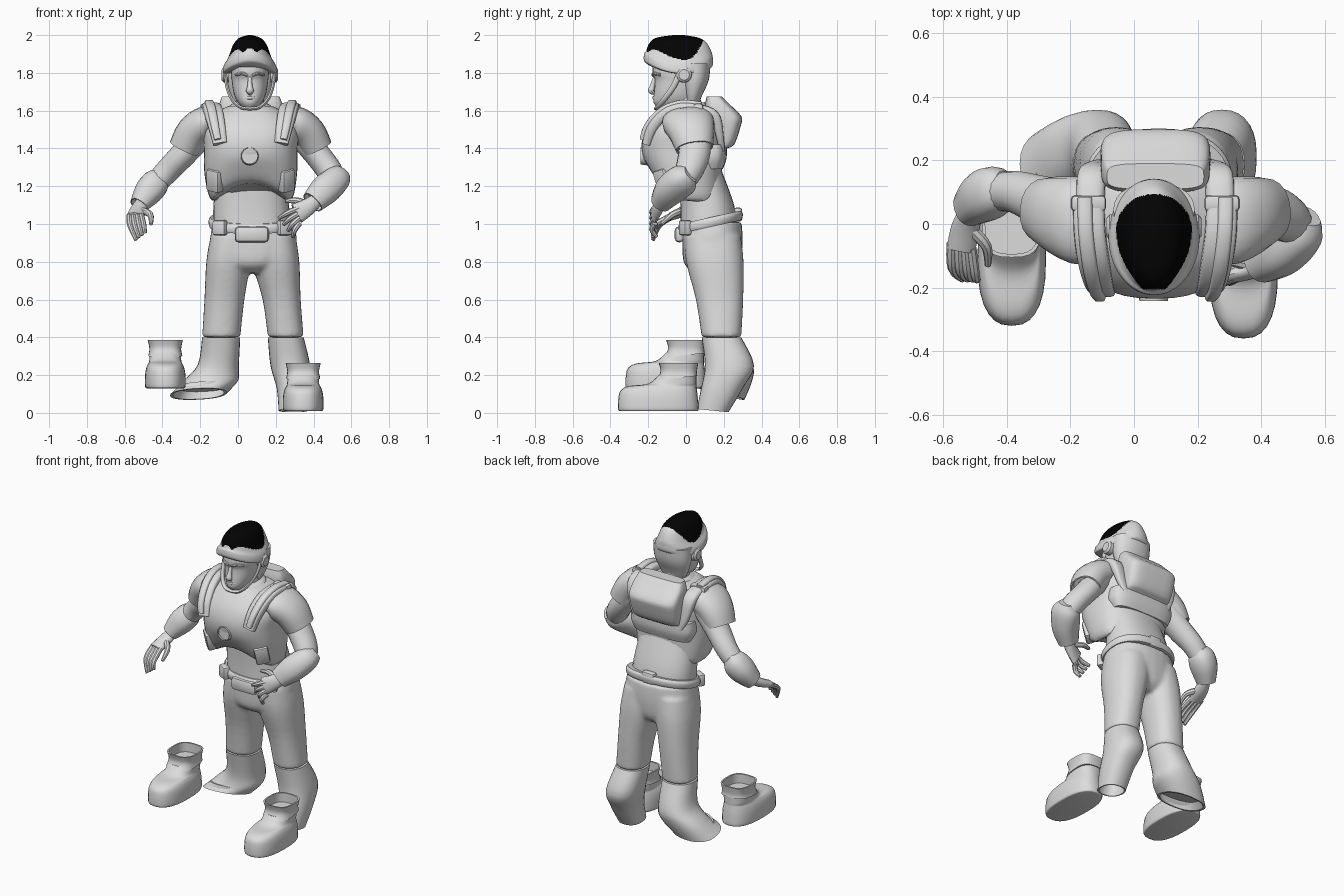
import bpy, bmesh, math
from mathutils import Vector, Matrix

CX = 0.067  # body midline


def material(name, value):
    m = bpy.data.materials.new(name)
    m.diffuse_color = (value, value, value, 1)
    return m


GREY, BLACK = material("suit grey", 0.72), material("cap black", 0.001)


def finish(name, bm):
    bmesh.ops.recalc_face_normals(bm, faces=bm.faces[:])
    me = bpy.data.meshes.new(name)
    bm.to_mesh(me)
    bm.free()
    me.materials.append(GREY)
    me.materials.append(BLACK)
    ob = bpy.data.objects.new(name, me)
    bpy.context.collection.objects.link(ob)
    return ob


def spline(rows, steps):
    """Catmull-Rom through rows of numbers"""
    out = []
    for i in range(len(rows) - 1):
        a, b, c, d = rows[max(i - 1, 0)], rows[i], rows[i + 1], rows[min(i + 2, len(rows) - 1)]
        for s in range(steps):
            t = s / steps
            out.append([0.5 * (2 * q + (r - p) * t + (2 * p - 5 * q + 4 * r - w) * t * t
                               + (3 * q - p - 3 * r + w) * t ** 3) for p, q, r, w in zip(a, b, c, d)])
    return out + [list(rows[-1])]


def unit_ring(n, power):
    for k in range(n):
        c, s = math.cos(math.tau * k / n), math.sin(math.tau * k / n)
        yield (math.copysign(abs(c) ** (2 / power), c), math.copysign(abs(s) ** (2 / power), s))


def skin(name, rings, hollow=None):
    if hollow:  # recessed opening at the last ring
        mid = sum(rings[-1], Vector()) / len(rings[-1])
        lip = [mid + (p - mid) * 0.9 for p in rings[-1]]
        rings = rings + [lip, [p + Vector(hollow) for p in lip]]
    bm = bmesh.new()
    vs = [[bm.verts.new(p) for p in r] for r in rings]
    n = len(vs[0])
    for a, b in zip(vs, vs[1:]):
        for k in range(n):
            bm.faces.new((a[k], a[(k + 1) % n], b[(k + 1) % n], b[k]))
    bm.faces.new(vs[0])
    bm.faces.new(vs[-1])
    return finish(name, bm)


def loft(name, rows, n=28, power=2.3, steps=4, hollow=None):
    """rows: x0, x1, y0, y1, z, slope along y, slope along x"""
    rows = [tuple(r) + (0,) * (7 - len(r)) for r in rows]
    rings = []
    for x0, x1, y0, y1, z, ty, tx in spline(rows, steps):
        ring = []
        for c, s in unit_ring(n, power):
            dx, dy = c * (x1 - x0) / 2, s * (y1 - y0) / 2
            ring.append(Vector(((x0 + x1) / 2 + dx, (y0 + y1) / 2 + dy, z + ty * dy + tx * dx)))
        rings.append(ring)
    return skin(name, rings, hollow)


def tube(name, rows, hint=(0, 1, 0), n=16, power=2, steps=4, hollow=None):
    """rows: x, y, z, half width along hint, half depth"""
    rows = spline(rows, steps)
    pts = [Vector(r[:3]) for r in rows]
    rings = []
    for i, r in enumerate(rows):
        t = (pts[min(i + 1, len(pts) - 1)] - pts[max(i - 1, 0)]).normalized()
        h = Vector(hint)
        side = (h - t * h.dot(t)).normalized()
        up = t.cross(side)
        rings.append([pts[i] + side * c * r[3] + up * s * r[4] for c, s in unit_ring(n, power)])
    return skin(name, rings, hollow)


def box(name, centre, size, rot=(0, 0, 0), bevel=0.012):
    bm = bmesh.new()
    bmesh.ops.create_cube(bm, size=1)
    bmesh.ops.scale(bm, vec=size, verts=bm.verts[:])
    bmesh.ops.bevel(bm, geom=bm.edges[:], offset=bevel, segments=2, affect='EDGES', profile=0.5)
    m = Matrix.Translation(centre)
    for axis, a in zip("XYZ", rot):
        m = m @ Matrix.Rotation(a, 4, axis)
    bmesh.ops.transform(bm, matrix=m, verts=bm.verts[:])
    return finish(name, bm)


# Trousers: hips and thighs fused into one smooth garment, open lower legs below
left = [(0.05, 0.305, -0.01, 0.29, 0.94), (0.072, 0.325, 0.0, 0.305, 0.8), (0.13, 0.332, 0.052, 0.303, 0.6),
        (0.158, 0.348, 0.083, 0.293, 0.4), (0.172, 0.382, 0.1, 0.36, 0.25), (0.205, 0.385, 0.08, 0.3, 0.13),
        (0.215, 0.37, 0.057, 0.225, 0.012, -0.1)]
right = [(-0.145, 0.09, -0.01, 0.29, 0.94), (-0.168, 0.068, 0.0, 0.305, 0.8), (-0.178, 0.034, 0.052, 0.303, 0.6),
         (-0.19, 0.012, 0.083, 0.293, 0.4), (-0.213, 0.004, 0.11, 0.355, 0.25, 0, -0.05),
         (-0.29, 0.0, 0.1, 0.35, 0.17, 0, 0.0), (-0.36, -0.06, 0.07, 0.31, 0.1, -0.25, 0.05)]
loft("lower_leg_left", left[3:], hollow=(0, 0.03, 0.12))
loft("lower_leg_right", right[3:], hollow=(0.03, 0.01, 0.04))
parts = [loft("trousers", [(0.0, 0.14, 0.05, 0.24, 0.74), (-0.1, 0.25, -0.01, 0.285, 0.79),
                           (-0.145, 0.31, -0.02, 0.3, 0.9), (-0.135, 0.295, -0.02, 0.295, 1.01)]),
         loft("thigh_left", left[:4]), loft("thigh_right", right[:4])]
for p in parts:
    p.select_set(True)
bpy.context.view_layer.objects.active = parts[0]
bpy.ops.object.join()
fuse = parts[0].modifiers.new("fuse", 'REMESH')
fuse.mode, fuse.voxel_size, fuse.use_smooth_shade = 'VOXEL', 0.012, True
relax = parts[0].modifiers.new("relax", 'SMOOTH')
relax.factor, relax.iterations = 0.5, 5

# Boots stand apart from the legs
for side, (ox, oy, oz) in (("left", (0.345, 0, 0)), ("right", (-0.385, 0.04, 0.12))):
    rows = [(-0.097, 0.097, -0.35, 0.06, 0.01), (-0.107, 0.107, -0.36, 0.067, 0.02),
            (-0.107, 0.107, -0.358, 0.063, 0.08), (-0.1, 0.1, -0.345, 0.058, 0.12),
            (-0.09, 0.09, -0.3, 0.055, 0.142), (-0.085, 0.085, -0.2, 0.055, 0.155),
            (-0.083, 0.083, -0.145, 0.055, 0.2)]
    cuff = [(-0.09, 0.09, -0.155, 0.06, 0.185, 0.1), (-0.084, 0.084, -0.135, 0.058, 0.22),
            (-0.093, 0.093, -0.145, 0.065, 0.265)]
    move = lambda rs: [(a + ox, b + ox, c + oy, d + oy, e + oz, *s) for a, b, c, d, e, *s in rs]
    loft("boot_" + side, move(rows), power=2.5)
    loft("boot_cuff_" + side, move(cuff), power=3, hollow=(0, 0, -0.06))

# Torso
loft("abdomen", [(-0.13, 0.28, -0.03, 0.27, 0.98), (-0.13, 0.27, -0.03, 0.255, 1.1),
                 (-0.11, 0.25, -0.04, 0.19, 1.28)])
chest = loft("chest_plate", [(-0.1, 0.24, -0.06, 0.18, 1.11), (-0.15, 0.29, -0.14, 0.19, 1.14),
                             (-0.178, 0.313, -0.2, 0.19, 1.27), (-0.18, 0.315, -0.235, 0.2, 1.4),
                             (-0.18, 0.32, -0.215, 0.2, 1.5), (-0.13, 0.265, -0.16, 0.19, 1.58),
                             (-0.05, 0.18, -0.11, 0.13, 1.625)], n=40, power=2.5)
for v in chest.data.vertices:  # arched lower edge
    if v.co.z < 1.35:
        lift = 0.42 if v.co.y < 0.05 else 0.25
        v.co.z += lift * max(0, 1 - ((v.co.x - CX) / 0.2) ** 2) * (1.35 - v.co.z)
tube("chest_emblem", [(0.062, -0.2, 1.36, 0.05, 0.05), (0.062, -0.242, 1.36, 0.045, 0.045)],
     hint=(1, 0, 0), n=24, steps=1, hollow=(0, 0.012, 0))
loft("collar", [(-0.055, 0.185, -0.12, 0.12, 1.59, 0.1), (-0.05, 0.18, -0.115, 0.115, 1.62, 0.1),
                (-0.03, 0.16, -0.1, 0.1, 1.635, 0.1)], power=2)

# Backpack
loft("backpack", [(-0.03, 0.165, 0.1, 0.18, 1.3), (-0.08, 0.215, 0.1, 0.205, 1.39),
                  (-0.095, 0.23, 0.1, 0.255, 1.42), (-0.105, 0.24, 0.1, 0.29, 1.52),
                  (-0.105, 0.24, 0.1, 0.293, 1.57), (-0.1, 0.235, 0.1, 0.235, 1.63),
                  (-0.085, 0.22, 0.11, 0.19, 1.675)], n=40, power=4, steps=3)
loft("back_skirt", [(-0.13, 0.265, 0.08, 0.195, 1.29), (-0.155, 0.29, 0.05, 0.215, 1.35),
                    (-0.15, 0.285, 0.05, 0.215, 1.42)], power=3)

# Belt with buckle, pouches and rear pack
loft("belt", [(-0.15, 0.305, -0.04, 0.295, 0.985, 0.22), (-0.155, 0.31, -0.045, 0.3, 1.0, 0.22),
              (-0.155, 0.31, -0.045, 0.3, 1.02, 0.22), (-0.145, 0.3, -0.035, 0.29, 1.035, 0.22)], n=40)
box("belt_buckle", (0.073, -0.035, 0.945), (0.18, 0.05, 0.085), bevel=0.022)
box("belt_rear_pack", (0.075, 0.275, 1.05), (0.09, 0.045, 0.075), bevel=0.015)
for s in (-1, 1):
    box("belt_pouch", (0.075 + s * 0.17, -0.005, 0.98), (0.075, 0.045, 0.08), rot=(0, 0, s * 0.5))
    box("side_pocket", (CX + s * 0.19, -0.12, 1.23), (0.085, 0.05, 0.12), rot=(0.3, 0, s * 0.75))

    # Shoulder straps, rear clamps and pads
    X = lambda d: CX + s * d
    for name, off, w, lift, end in (("shoulder_strap", 0, 0.05, 0, 0), ("strap_ridge", 0.012, 0.024, 0.014, 0.02)):
        tube(name, [(X(0.21 + off), 0.08, 1.605 + lift, w, 0.028),
                    (X(0.207 + off), -0.02, 1.615 + lift, w, 0.028),
                    (X(0.195 + off), -0.11 - lift * 0.6, 1.585 + lift * 0.8, w, 0.028),
                    (X(0.178 + off), -0.18 - lift, 1.51 + lift * 0.5, w * 0.9, 0.028),
                    (X(0.162 + off), -0.21 - lift, 1.425 + end, w * 0.75, 0.022)], hint=(1, 0, 0), power=4)
    box("strap_clamp", (X(0.21), 0.065, 1.61), (0.11, 0.05, 0.055))
    tube("back_strap", [(X(0.205), 0.07, 1.605, 0.045, 0.03), (X(0.2), 0.15, 1.57, 0.045, 0.03),
                        (X(0.18), 0.18, 1.46, 0.035, 0.02), (X(0.15), 0.19, 1.38, 0.025, 0.015)],
         hint=(1, 0, 0), power=3)
    tube("shoulder_pad", [(X(0.17), -0.01, 1.55, 0.12, 0.05), (X(0.235), 0.01, 1.54, 0.138, 0.085),
                          (X(0.305), 0.03, 1.485, 0.122, 0.09), (X(0.352), 0.045, 1.4, 0.1, 0.083)],
         n=20, power=2.2, hollow=(-s * 0.02, 0, 0.03))

# Arms
tube("arm_left", [(0.3, 0.05, 1.52, 0.08, 0.08), (0.41, 0.045, 1.38, 0.085, 0.07),
                  (0.485, 0.015, 1.28, 0.075, 0.068), (0.51, -0.03, 1.21, 0.06, 0.06)])
tube("arm_right", [(-0.16, 0.05, 1.52, 0.08, 0.08), (-0.28, 0.07, 1.38, 0.08, 0.07),
                   (-0.37, 0.1, 1.285, 0.067, 0.065), (-0.44, 0.1, 1.21, 0.06, 0.06)])
tube("forearm_cuff_left", [(0.545, 0.025, 1.265, 0.045, 0.045), (0.52, -0.015, 1.235, 0.085, 0.072),
                           (0.46, -0.085, 1.18, 0.08, 0.08), (0.395, -0.135, 1.115, 0.055, 0.062)],
     power=2.4, hollow=(0.02, 0.01, 0.02))
tube("forearm_cuff_right", [(-0.4, 0.125, 1.255, 0.045, 0.045), (-0.43, 0.11, 1.225, 0.075, 0.072),
                            (-0.475, 0.085, 1.17, 0.08, 0.075), (-0.525, 0.045, 1.1, 0.057, 0.05)],
     power=2.4, hollow=(0.02, 0.02, 0.02))

# Hands
tube("palm_left", [(0.42, -0.12, 1.13, 0.03, 0.035), (0.37, -0.145, 1.09, 0.028, 0.045),
                   (0.31, -0.165, 1.055, 0.022, 0.055)])
tube("palm_right", [(-0.51, 0.05, 1.11, 0.035, 0.03), (-0.53, -0.01, 1.07, 0.045, 0.028),
                    (-0.545, -0.08, 1.04, 0.045, 0.022)], hint=(1, 0, 0))
for i in range(4):
    tube("finger_left", [(0.325, -0.165, 1.085 - 0.027 * i, 0.016, 0.016),
                         (0.265 + 0.012 * i, -0.18, 1.06 - 0.03 * i, 0.015, 0.015),
                         (0.215 + 0.025 * i, -0.155, 1.03 - 0.033 * i, 0.01, 0.01)], n=8)
    tube("finger_right", [(-0.575 + 0.021 * i, -0.06 - 0.005 * i, 1.045, 0.016, 0.016),
                          (-0.572 + 0.024 * i, -0.14 - 0.008 * i, 0.995, 0.015, 0.015),
                          (-0.54 + 0.016 * i, -0.175, 0.915 + 0.012 * i, 0.01, 0.01)], hint=(1, 0, 0), n=8)
tube("thumb_left", [(0.36, -0.13, 1.11, 0.018, 0.018), (0.3, -0.115, 1.125, 0.017, 0.017),
                    (0.25, -0.12, 1.12, 0.01, 0.01)], n=8)
tube("thumb_right", [(-0.51, -0.02, 1.07, 0.02, 0.02), (-0.465, -0.07, 1.05, 0.017, 0.017),
                     (-0.46, -0.13, 1.0, 0.01, 0.01)], hint=(1, 0, 0), n=8)

# Head and face
HX = 0.063
loft("head", [(HX - 0.04, HX + 0.04, -0.155, -0.02, 1.618), (HX - 0.065, HX + 0.065, -0.172, 0.06, 1.645),
              (HX - 0.085, HX + 0.085, -0.17, 0.08, 1.69), (HX - 0.097, HX + 0.097, -0.165, 0.1, 1.76),
              (HX - 0.1, HX + 0.1, -0.178, 0.1, 1.8), (HX - 0.1, HX + 0.1, -0.17, 0.1, 1.88)], power=2.2)
loft("neck", [(HX - 0.08, HX + 0.08, -0.07, 0.09, 1.57), (HX - 0.07, HX + 0.07, -0.06, 0.075, 1.68)])
tube("nose", [(HX, -0.165, 1.775, 0.01, 0.01), (HX, -0.178, 1.73, 0.014, 0.014),
              (HX, -0.184, 1.705, 0.021, 0.017), (HX, -0.168, 1.69, 0.012, 0.008)], hint=(1, 0, 0), n=10)
tube("lips", [(HX - 0.034, -0.155, 1.668, 0.006, 0.006), (HX, -0.171, 1.668, 0.01, 0.008),
              (HX + 0.034, -0.155, 1.668, 0.006, 0.006)], hint=(0, 0, 1), n=8)

# Helmet: rear shell, rim, dome with black cap
loft("helmet_rear", [(HX - 0.07, HX + 0.07, 0.0, 0.065, 1.625), (HX - 0.1, HX + 0.1, -0.01, 0.085, 1.68),
                     (HX - 0.123, HX + 0.123, -0.03, 0.12, 1.76), (HX - 0.128, HX + 0.128, -0.04, 0.13, 1.85)],
     power=2.2)
dome = loft("helmet_dome", [(HX - 0.12, HX + 0.12, -0.2, 0.12, 1.83, -0.08), (HX - 0.142, HX + 0.142, -0.222, 0.14, 1.85, -0.08),
                            (HX - 0.138, HX + 0.138, -0.222, 0.142, 1.885, -0.08), (HX - 0.116, HX + 0.116, -0.212, 0.137, 1.91, -0.03),
                            (HX - 0.093, HX + 0.093, -0.195, 0.112, 1.955), (HX - 0.06, HX + 0.06, -0.16, 0.07, 1.985),
                            (HX - 0.01, HX + 0.01, -0.07, -0.01, 2.0)], n=96, power=2, steps=10)
for v in dome.data.vertices:  # rim dips over the ears
    v.co.z -= 2.4 * (v.co.x - HX) ** 2 * min(1, max(0, (2.0 - v.co.z) / 0.06))
for p in dome.data.polygons:  # teardrop cap, narrow at the front
    x, y, z = p.center
    if y > -0.02:
        half = 0.119 * math.sqrt(max(0, 1 - ((y + 0.02) / 0.114) ** 2))
    else:
        half = 0.119 * (1 - ((-y - 0.02) / 0.222) ** 2) if y > -0.206 else 0
    if z > 1.86 and abs(x - HX) < half:
        p.material_index = 1
for s in (-1, 1):
    tube("ear_disc", [(HX + s * 0.11, -0.01, 1.79, 0.042, 0.042), (HX + s * 0.14, -0.01, 1.79, 0.04, 0.04),
                      (HX + s * 0.15, -0.01, 1.79, 0.028, 0.028)], n=20, steps=1)
    tube("chin_strap", [(HX + s * 0.13, -0.03, 1.81, 0.016, 0.009), (HX + s * 0.122, -0.065, 1.73, 0.015, 0.009),
                        (HX + s * 0.095, -0.115, 1.66, 0.015, 0.009), (HX + s * 0.05, -0.15, 1.618, 0.015, 0.009),
                        (HX, -0.155, 1.61, 0.015, 0.009)], n=10)
    tube("brow", [(HX + s * 0.075, -0.135, 1.79, 0.008, 0.008), (HX + s * 0.04, -0.17, 1.797, 0.009, 0.009),
                  (HX + s * 0.012, -0.175, 1.785, 0.007, 0.007)], hint=(0, 0, 1), n=8)

# Smooth surfaces with crisp edges
for ob in bpy.context.scene.objects:
    ob.select_set(True)
    bpy.context.view_layer.objects.active = ob
bpy.ops.object.shade_smooth_by_angle(angle=math.radians(40))
